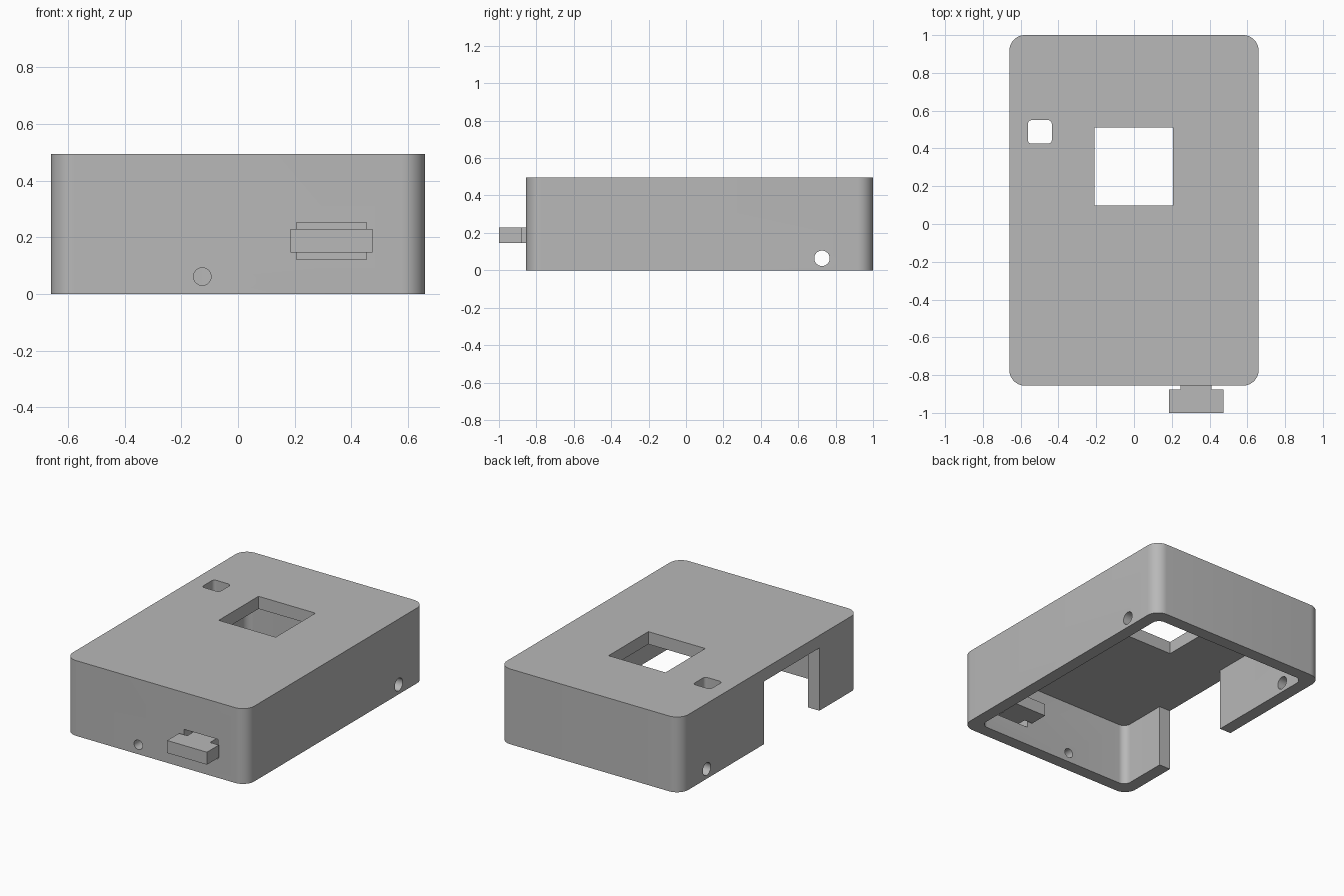
import bpy, bmesh, math
from mathutils import Matrix, Vector

if "Cube" in bpy.data.objects:
    bpy.data.objects.remove(bpy.data.objects["Cube"], do_unlink=True)

U = 2 / 48.5                 # one design unit
WALL = 2 * U
HALF_W, HEIGHT = 16 * U, 12 * U
BACK, FRONT = 1.0, -1 + 3.5 * U
OVER = 0.02                  # cutter overshoot

grey = bpy.data.materials.new("mid_grey")
grey.use_nodes = True
colour = (0.48, 0.48, 0.48, 1)
grey.diffuse_color = colour
grey.node_tree.nodes["Principled BSDF"].inputs["Base Color"].default_value = colour


def finish(name, bm):
    bmesh.ops.recalc_face_normals(bm, faces=bm.faces)
    mesh = bpy.data.meshes.new(name)
    bm.to_mesh(mesh)
    bm.free()
    mesh.materials.append(grey)
    obj = bpy.data.objects.new(name, mesh)
    bpy.context.collection.objects.link(obj)
    return obj


def block(name, x0, x1, y0, y1, z0, z1, radius=0, segments=10):
    """Box with optionally rounded vertical edges."""
    bm = bmesh.new()
    bmesh.ops.create_cube(bm, size=1)
    bmesh.ops.scale(bm, vec=(x1 - x0, y1 - y0, z1 - z0), verts=bm.verts)
    bmesh.ops.translate(bm, vec=((x0 + x1) / 2, (y0 + y1) / 2, (z0 + z1) / 2), verts=bm.verts)
    if radius:
        upright = [e for e in bm.edges
                   if abs(e.verts[0].co.z - e.verts[1].co.z) > 0.01]
        bmesh.ops.bevel(bm, geom=upright, offset=radius, segments=segments,
                        profile=0.5, affect='EDGES')
    return finish(name, bm)


def rod(name, centre, radius, length, axis):
    bm = bmesh.new()
    turn = Vector((0, 0, 1)).rotation_difference(Vector(axis)).to_matrix().to_4x4()
    bmesh.ops.create_cone(bm, cap_ends=True, segments=40, radius1=radius, radius2=radius,
                          depth=length, matrix=Matrix.Translation(centre) @ turn)
    return finish(name, bm)


def combine(target, tool, operation='DIFFERENCE'):
    mod = target.modifiers.new(operation.title(), 'BOOLEAN')
    mod.object, mod.operation, mod.solver = tool, operation, 'EXACT'
    bpy.ops.object.select_all(action='DESELECT')
    target.select_set(True)
    bpy.context.view_layer.objects.active = target
    bpy.ops.object.modifier_apply(modifier=mod.name)
    bpy.data.objects.remove(tool, do_unlink=True)


# Case: rounded shell, open underneath
case = block("case", -HALF_W, HALF_W, FRONT, BACK, 0, HEIGHT, WALL)
ceiling = HEIGHT - WALL
combine(case, block("cavity", -HALF_W + WALL, HALF_W - WALL, FRONT + WALL, BACK - WALL,
                    -OVER, ceiling, 0.05))

# Top windows
combine(case, block("square_window", -0.208, 0.206, 0.097, 0.51,
                    ceiling - OVER, HEIGHT + OVER))
combine(case, block("small_window", -0.562, -0.435, 0.425, 0.55,
                    ceiling - OVER, HEIGHT + OVER, U / 2, 5))

# Large notch in the right wall, up to the ceiling
combine(case, block("notch", -HALF_W - OVER, -HALF_W + WALL + OVER,
                    BACK - 35 * U, BACK - 21 * U, -OVER, ceiling))

# Round holes: one across both side walls, one in the front
combine(case, rod("side_holes", (0, 0.727, 0.064), U, 2 * HALF_W + 0.1, (1, 0, 0)))
combine(case, rod("front_hole", (-0.126, FRONT + WALL / 2, 0.062), 0.75 * U, 0.15, (0, 1, 0)))

# Slot for the sliding switch
combine(case, block("switch_slot", 0.206, 0.454, FRONT - OVER, FRONT + WALL + OVER,
                    0.122, 0.253))

# Switch: outer cap, neck and matching inner cap
z0, z1 = 0.147, 0.229
switch = block("switch", 0.185, 0.474, -1, -1 + 3 * U, z0, z1)
neck_end = -1 + 6 * U
combine(switch, block("inner_cap", 0.185, 0.474, neck_end, neck_end + 3 * U, z0, z1), 'UNION')
combine(switch, block("neck", 0.245, 0.41, -1 + 2.5 * U, neck_end + U / 2, z0, z1), 'UNION')

# Shading: smooth corners and holes, sharp edges elsewhere
for obj in (case, switch):
    bpy.ops.object.select_all(action='DESELECT')
    obj.select_set(True)
    bpy.context.view_layer.objects.active = obj
    bpy.ops.object.shade_smooth_by_angle(angle=math.radians(30))
